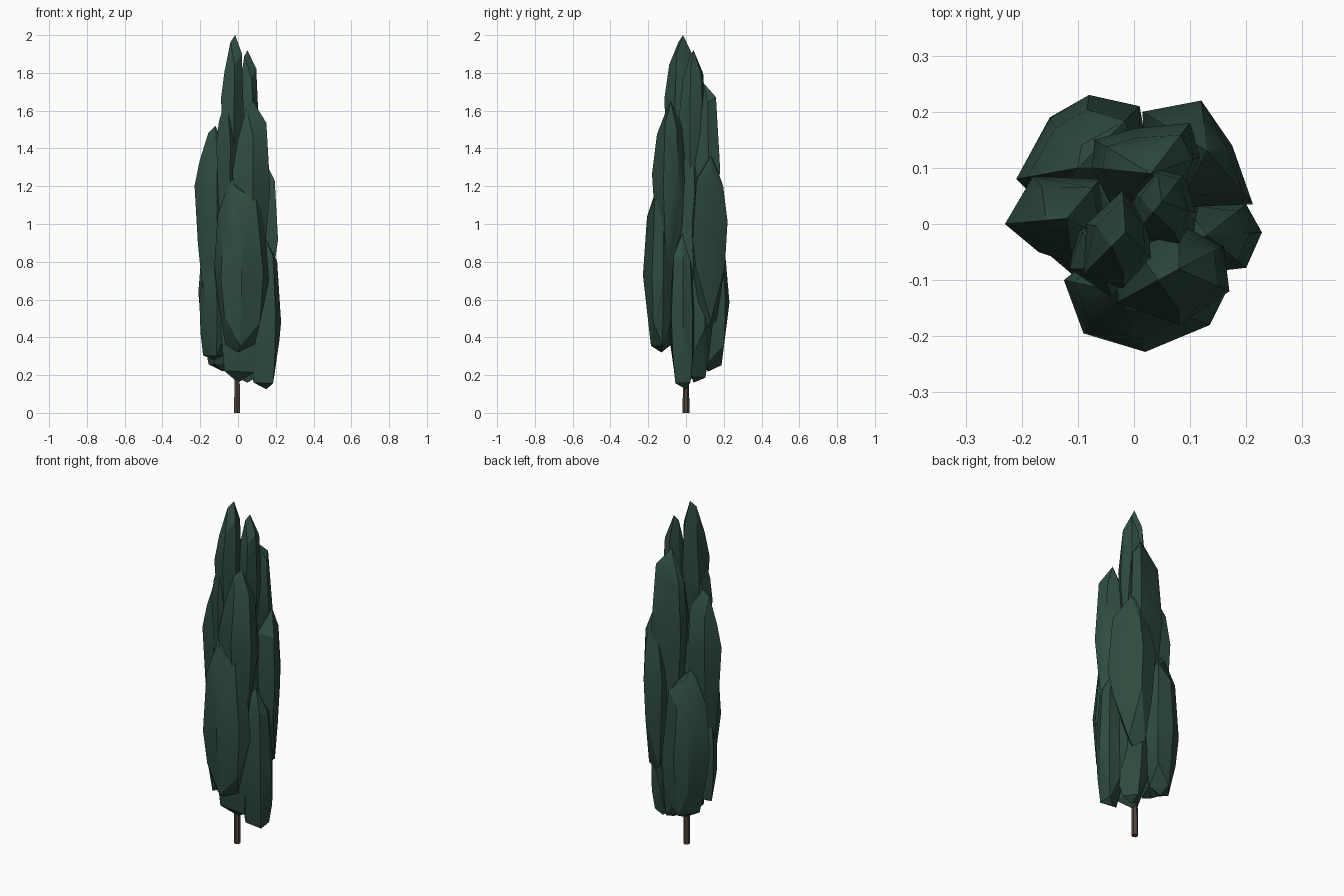
import bpy, bmesh, math, random
from mathutils import Vector

if "Cube" in bpy.data.objects:
    bpy.data.objects.remove(bpy.data.objects["Cube"])


def material(name, color):
    m = bpy.data.materials.new(name)
    m.diffuse_color = (*color, 1)
    m.use_nodes = True
    m.node_tree.nodes["Principled BSDF"].inputs["Base Color"].default_value = m.diffuse_color
    return m


LEAF = material("dark_foliage", (0.028, 0.072, 0.05))
BARK = material("bark", (0.09, 0.06, 0.045))


def finish(name, bm, mat, angle):
    bmesh.ops.recalc_face_normals(bm, faces=bm.faces)
    me = bpy.data.meshes.new(name)
    bm.to_mesh(me)
    bm.free()
    ob = bpy.data.objects.new(name, me)
    bpy.context.collection.objects.link(ob)
    me.materials.append(mat)
    bpy.ops.object.select_all(action='DESELECT')
    ob.select_set(True)
    bpy.context.view_layer.objects.active = ob
    bpy.ops.object.shade_smooth_by_angle(angle=math.radians(angle))
    return ob


# Faceted leaf clump: a footprint shrunk towards a foot point below and a tip above
def clump(name, outline, foot, tip, fat=0.5, blunt=0.55, seed=11):
    random.seed(seed)
    z0, z1 = foot[2], tip[2]
    rings = [(0.03, blunt, foot), (fat * 0.5, 0.5 + blunt * 0.65, foot),
             (fat, 1.0, foot), (fat + (1 - fat) * 0.58, 0.8, tip), (0.92, 0.32, tip)]
    bm = bmesh.new()
    for k, (t, s, c) in enumerate(rings):
        s = min(s, 0.97) if k != 2 else 1.0
        for i, (x, y) in enumerate(outline):
            if k in (0, 4) and i % 2:
                continue  # fewer sides near the ends
            j = s if k == 2 else s * random.uniform(0.92, 1.04)
            dz = random.uniform(-0.09, 0.09) if 0 < k < 4 else random.uniform(-0.02, 0.04)
            bm.verts.new((c[0] + (x - c[0]) * j, c[1] + (y - c[1]) * j,
                          z0 + (z1 - z0) * max(0.0, min(0.96, t + dz))))
    for p in (foot, tip):
        bm.verts.new(Vector(p))
    res = bmesh.ops.convex_hull(bm, input=bm.verts[:])
    junk = {v for v in res["geom_interior"] + res["geom_unused"]
            if isinstance(v, bmesh.types.BMVert)}
    bmesh.ops.delete(bm, geom=list(junk), context='VERTS')
    return finish(name, bm, LEAF, 24)


# Trunk
bm = bmesh.new()
bmesh.ops.create_cone(bm, cap_ends=True, segments=6, radius1=0.018, radius2=0.012, depth=0.6)
bmesh.ops.translate(bm, verts=bm.verts, vec=(-0.005, 0, 0.3))
finish("trunk", bm, BARK, 30)

# Inner foliage
clump("core_clump", [(-.1, -.08), (0, -.11), (.11, -.08), (.12, .05), (.04, .12), (-.09, .09)],
      (0, 0, 0.16), (0.02, 0.02, 1.6), 0.4, 0.75)

# Crown
clump("tip_clump", [(-.09, -.09), (-.02, -.115), (.03, -.06), (.025, 0), (-.02, .06), (-.085, 0)],
      (-.02, -.03, 1.10), (-.015, -.015, 2.0), 0.6)
clump("second_tip_clump", [(0, -.02), (.08, -.035), (.11, .02), (.09, .09), (.04, .105), (0, .05)],
      (.05, .03, 1.15), (.05, .04, 1.92), 0.55)

# Upper clumps
clump("upper_back_clump",
      [(-.075, .10), (-.07, .15), (0, .17), (.1, .18), (.12, .12), (.08, .03), (-.04, .03)],
      (.02, .10, 0.75), (.03, .09, 1.75), 0.6)
clump("upper_front_clump",
      [(-.03, -.14), (.08, -.18), (.17, -.12), (.16, -.04), (.08, 0), (-.02, -.03)],
      (.08, -.08, 0.75), (.08, -.08, 1.65), 0.55)
clump("upper_front_left_clump",
      [(-.115, -.08), (-.04, -.13), (0, -.08), (0, 0), (-.1, 0)],
      (-.06, -.05, 0.9), (-.06, -.08, 1.67), 0.6)
clump("left_clump",
      [(-.23, 0), (-.18, .085), (-.06, .08), (-.04, -.03), (-.11, -.07), (-.17, -.05)],
      (-.14, .01, 0.62), (-.12, .01, 1.52), 0.62)

# Middle clumps
clump("back_right_clump",
      [(.015, .2), (.12, .22), (.175, .14), (.212, .035), (.08, .03), (.02, .1)],
      (.11, .12, 0.45), (.13, .13, 1.36), 0.6)
clump("front_clump",
      [(-.125, -.1), (-.09, -.195), (.02, -.228), (.135, -.18), (.165, -.12), (.08, -.04), (-.05, -.04)],
      (.0, -.13, 0.32), (-.03, -.12, 1.24), 0.5)

# Lower clumps
clump("back_left_clump",
      [(-.21, .08), (-.15, .19), (-.08, .23), (.01, .21), (.03, .1), (-.06, .03), (-.15, .02)],
      (-.08, .12, 0.22), (-.1, .1, 1.08), 0.48, 0.6)
clump("right_clump",
      [(.05, -.07), (.14, -.085), (.2, -.078), (.228, -.015), (.2, .035), (.08, .05)],
      (.15, 0, 0.125), (.13, -.02, 0.95), 0.52, 0.7)
clump("lower_left_clump",
      [(-.205, .04), (-.18, -.03), (-.11, -.09), (-.04, -.05), (-.05, .05)],
      (-.13, -.01, 0.28), (-.14, -.01, 0.85), 0.5, 0.75)
clump("lower_back_clump",
      [(-.05, .03), (-.04, .11), (.06, .14), (.13, .10), (.14, .02), (.05, -.02)],
      (.05, .04, 0.16), (.07, .1, 0.85), 0.5, 0.6)
